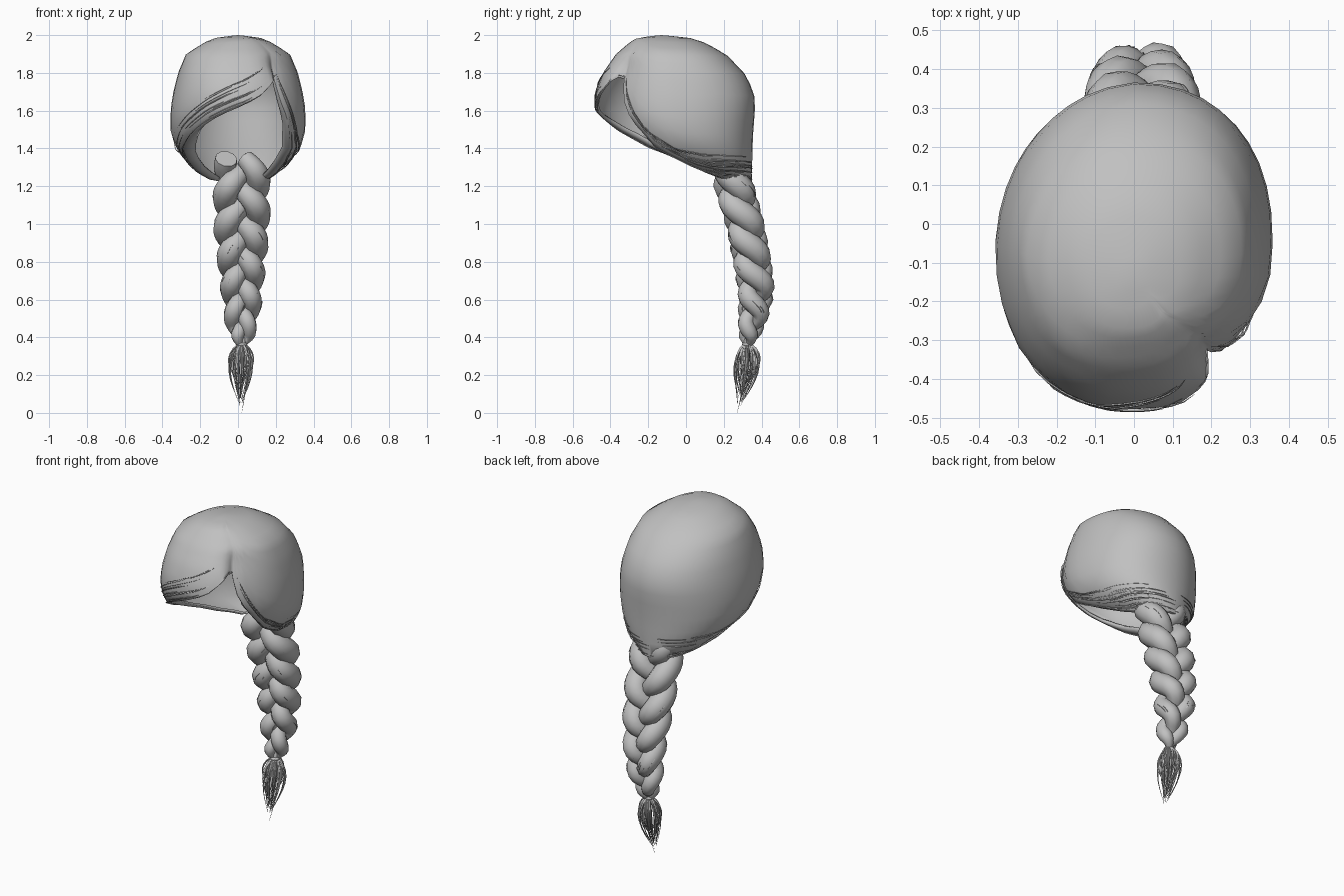
import bpy, bmesh, math, random
from mathutils import Vector

random.seed(4)
if "Cube" in bpy.data.objects:
    bpy.data.objects.remove(bpy.data.objects["Cube"], do_unlink=True)

HAIR = bpy.data.materials.new("hair grey")
HAIR.use_nodes = True
HAIR.diffuse_color = (.53, .53, .53, 1)
HAIR.node_tree.nodes["Principled BSDF"].inputs["Base Color"].default_value = (.53, .53, .53, 1)


def clamp(v):
    return min(1, max(0, v))


def table(rows, key):
    """Linear lookup in rows sorted by their first value."""
    if key <= rows[0][0]:
        return rows[0][1:]
    for a, b in zip(rows, rows[1:]):
        if key <= b[0]:
            t = (key - a[0]) / (b[0] - a[0])
            return [p + (q - p) * t for p, q in zip(a[1:], b[1:])]
    return rows[-1][1:]


def activate(obj):
    bpy.ops.object.select_all(action='DESELECT')
    obj.select_set(True)
    bpy.context.view_layer.objects.active = obj


def smooth(obj, angle):
    activate(obj)
    bpy.ops.object.shade_smooth_by_angle(angle=math.radians(angle))


def tubes(name, paths, res=0):
    """Joined tubes; each path is a list of (point, radius)."""
    cu = bpy.data.curves.new(name, 'CURVE')
    cu.dimensions = '3D'
    cu.bevel_depth = 1
    cu.bevel_resolution = res
    cu.use_fill_caps = True
    for path in paths:
        sp = cu.splines.new('POLY')
        sp.points.add(len(path) - 1)
        for p, (co, r) in zip(sp.points, path):
            p.co = (*co, 1)
            p.radius = r
    cu.materials.append(HAIR)
    obj = bpy.data.objects.new(name, cu)
    bpy.context.collection.objects.link(obj)
    activate(obj)
    bpy.ops.object.convert(target='MESH')
    smooth(bpy.context.object, 70)


# Cap: height, front y, back y, half width
SECTION = [(1.22, .06, .345, .13), (1.26, -.02, .348, .19), (1.3, -.14, .35, .245),
           (1.4, -.34, .352, .33), (1.5, -.43, .356, .358), (1.6, -.478, .366, .358),
           (1.7, -.478, .36, .342), (1.8, -.44, .308, .317), (1.9, -.37, .21, .275),
           (1.96, -.3, .1, .18), (1.985, -.26, .02, .12), (2.0, -.14, -.12, .01)]
# Hairline: angle from the front towards the left, height of the lower edge
RIM = [(-180, 1.22), (-100, 1.235), (-85, 1.27), (-70, 1.35), (-45, 1.46), (-25, 1.54),
       (0, 1.62), (20, 1.69), (36, 1.78), (40, 1.77), (45, 1.65), (56, 1.5), (66, 1.36),
       (82, 1.265), (97, 1.235), (180, 1.22)]
# Width of the lip that folds under the hairline
LIP = [(-180, .02), (-130, .03), (-80, .06), (-50, .07), (-20, .02), (36, .012),
       (50, .035), (70, .06), (100, .04), (130, .03), (180, .02)]
PART = 38


def rim(phi):
    return table(RIM, phi)[0]


def surf(phi, z, off=0.0):
    """Point on the cap; the side panel is set back behind the parting."""
    yf, yb, w = table(SECTION, z)
    s, c = math.sin(math.radians(phi)), math.cos(math.radians(phi))
    sq = lambda v: math.copysign(abs(v) ** .88, v)
    # The parting is a step at the hairline and softens towards the crown
    soft = 7 + 28 * clamp((z - 1.76) / .18)
    step = clamp((phi - PART + soft) / (soft + 2)) ** 2
    fade = clamp(1 - (phi - PART) / 45) * clamp((1.985 - z) / .16)
    k = 1 - .15 * step * fade
    if phi < -90:  # the back right quarter is a little slimmer
        k -= .06 * math.sin(math.radians(2 * phi))
    return Vector(((w * k + off) * sq(s), (yf + yb) / 2 - ((yb - yf) / 2 * k + off) * sq(c), z))


angles = sorted(list(range(-180, 180, 9)) + [31, 33, 35, PART, PART + 2, 41.5, 50])
ROWS = 15
bm = bmesh.new()
crown = bm.verts.new((0, -.13, 2))
grid = []
for phi in angles:
    low, lip = rim(phi), table(LIP, phi)[0]
    pts = [surf(phi, 2 - .004 - (1.996 - low) * (i / (ROWS - 1)) ** 1.6) for i in range(ROWS)]
    for depth, rise in ((.5, -.004), (1, .006)):
        pts.append(surf(phi, low, -lip * depth) + Vector((0, 0, rise)))
    grid.append([bm.verts.new(p) for p in pts])
for a, b in zip(grid, grid[1:] + grid[:1]):
    bm.faces.new((crown, a[0], b[0]))
    for i in range(len(a) - 1):
        bm.faces.new((a[i], a[i + 1], b[i + 1], b[i]))
me = bpy.data.meshes.new("hair_cap")
bm.to_mesh(me)
bm.free()
me.materials.append(HAIR)
cap = bpy.data.objects.new("hair_cap", me)
bpy.context.collection.objects.link(cap)
mod = cap.modifiers.new("thickness", 'SOLIDIFY')
mod.thickness = .012
mod.offset = -1
smooth(cap, 65)

# Loose strands that sweep back along the hairline on both sides of the parting
paths = []
for k in range(84):
    if k % 2:
        start, sign, end = random.uniform(42, 130), 1, 180
    else:
        start, sign, end = random.uniform(-140, 30), -1, -180
    span = min(random.uniform(25, 65), abs(end - start))
    lift = random.uniform(0, 1) ** 2 * .13
    off = random.uniform(.001, .006)
    path = []
    for i in range(10):
        phi = start + sign * span * i / 9
        r = .0022 * (1 - abs(i / 4.5 - 1) ** 3) + .0003
        path.append((surf(phi, rim(phi) + lift + .003, off), r))
    paths.append(path)
tubes("hairline_strands", paths)

# Braid: height, centre y, sideways swing, depth swing, strand radius
BRAID = [(.36, .325, .008, .006, .016), (.41, .335, .034, .024, .036),
         (.5, .355, .048, .036, .046), (.65, .372, .057, .046, .055),
         (.8, .352, .069, .045, .061), (1.0, .313, .086, .04, .065),
         (1.2, .253, .087, .045, .065), (1.35, .235, .087, .04, .056)]
TOP, BOTTOM, CX = 1.345, .365, .02


def braid_point(phase, u):
    z = TOP + (BOTTOM - TOP) * u
    cy, ax, ay, r = table(BRAID, z)
    t = phase + math.tau * (1.8 * u + .22 * u * u)
    # Strands swell where they wrap the outside and pinch at the middle
    r *= .83 + .23 * abs(math.sin(t))
    return Vector((CX + ax * math.sin(t), cy - ay * math.sin(2 * t), z)), r


phases = [.2 + math.tau * k / 3 for k in range(3)]
for k, ph in enumerate(phases):
    tubes(f"braid_strand_{k + 1}", [[braid_point(ph, i / 56) for i in range(57)]], 3)

# Flyaway hairs lying on the braid
paths = []
for k in range(36):
    ph, a, u0 = phases[k % 3], random.uniform(0, math.tau), random.uniform(.02, .8)
    path = []
    for i in range(7):
        co, r = braid_point(ph, u0 + .1 * i / 6)
        path.append((co + Vector((math.cos(a), math.sin(a), 0)) * r * 1.02, .0016))
    paths.append(path)
tubes("braid_flyaways", paths)

# Tie around the end of the braid
bpy.ops.mesh.primitive_torus_add(major_radius=.02, minor_radius=.009, major_segments=16,
                                 minor_segments=8, location=(CX, .325, .362))
tie = bpy.context.object
tie.name = "braid_tie"
tie.data.materials.append(HAIR)
smooth(tie, 60)


# Tuft of thin tapered locks below the tie, flaring and then closing to a point
def lock(a, spread, tip, thick):
    path = []
    for i in range(9):
        u = i / 8
        z = .365 + (tip - .365) * u
        flare = .014 + spread * math.sin(math.pi * min(1, u ** .8 * .97)) - .008 * u
        y = .325 - .055 * max(0, (.3 - z) / .3) ** 1.5
        path.append((Vector((CX - .008 * u + math.cos(a) * flare,
                             y + math.sin(a) * flare, z)), thick * (1 - u) + .0006))
    return path


locks = [lock(random.uniform(0, math.tau), random.uniform(.015, .06),
              random.uniform(.04, .17), random.uniform(.004, .008)) for k in range(64)]
locks.append(lock(0, .02, .001, .006))
tubes("tuft_locks", locks)
